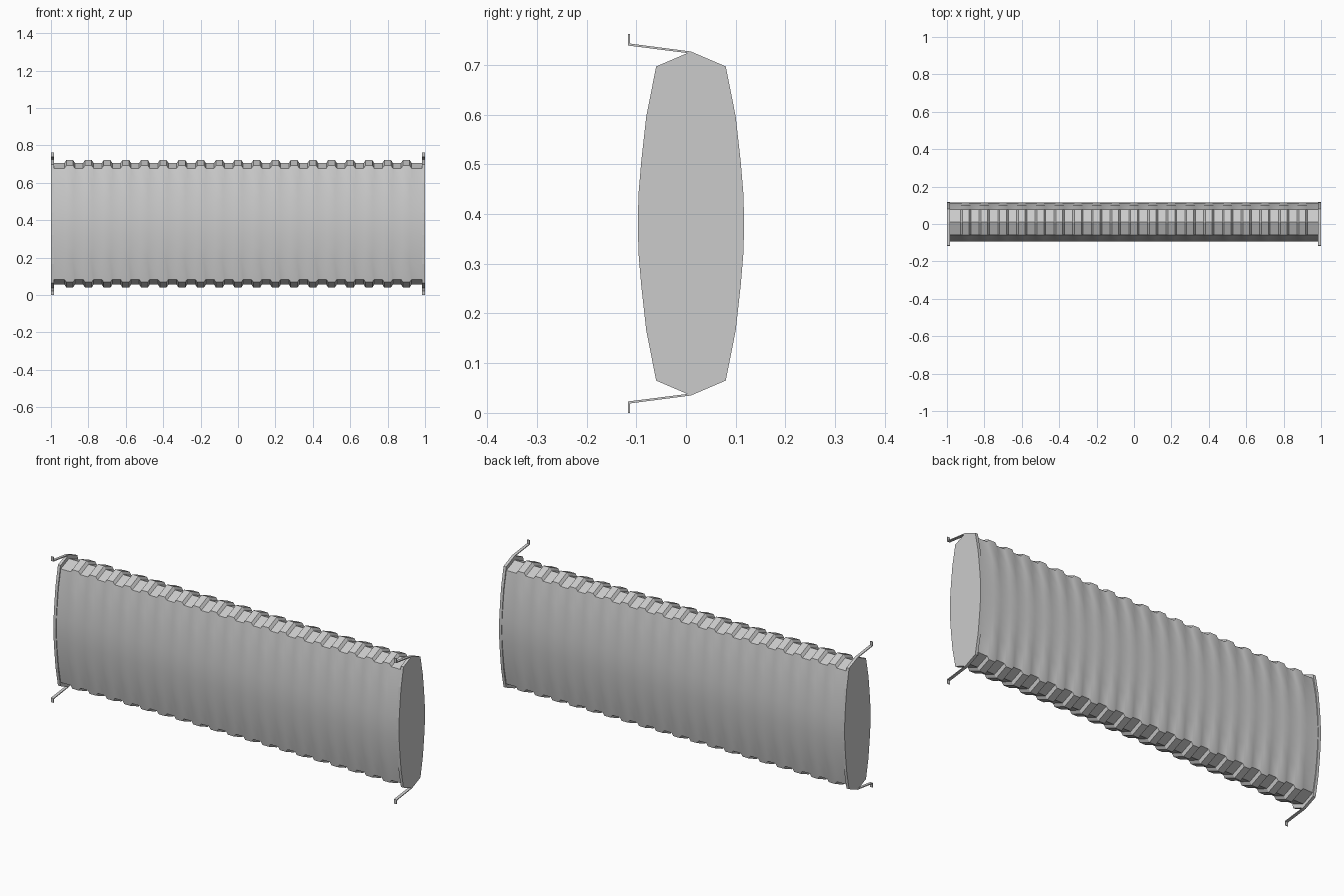
import bpy, bmesh, math

if "Cube" in bpy.data.objects:
    bpy.data.objects.remove(bpy.data.objects["Cube"])

CZ, CY = 0.381, 0.010

# Right-hand upper quarter of the cross-section (y, z offsets from the centre)
QUARTER = [(0.107, 0.0), (0.1055, 0.06), (0.100, 0.125), (0.090, 0.215), (0.070, 0.316)]
RIDGE = 0.346


def section(sy=1.0, sz=1.0):
    right = [(y, -z) for y, z in reversed(QUARTER[1:])] + QUARTER
    left = [(-y, -z) for y, z in right]
    pts = right + [(0, RIDGE)] + left + [(0, -RIDGE)]
    return [(CY + y * sy, CZ + z * sz) for y, z in pts]


def loft(name, stations):
    """Skin a list of (x, profile) stations and cap both ends."""
    bm = bmesh.new()
    rings = [[bm.verts.new((x, y, z)) for y, z in prof] for x, prof in stations]
    n = len(rings[0])
    for a, b in zip(rings, rings[1:]):
        for i in range(n):
            j = (i + 1) % n
            bm.faces.new((a[i], a[j], b[j], b[i]))
    bm.faces.new(rings[0])
    bm.faces.new(rings[-1])
    bmesh.ops.recalc_face_normals(bm, faces=bm.faces)
    me = bpy.data.meshes.new(name)
    bm.to_mesh(me)
    bm.free()
    ob = bpy.data.objects.new(name, me)
    bpy.context.collection.objects.link(ob)
    return ob


def smooth(ob, angle):
    bpy.ops.object.select_all(action='DESELECT')
    ob.select_set(True)
    bpy.context.view_layer.objects.active = ob
    bpy.ops.object.shade_smooth_by_angle(angle=math.radians(angle))


# Corrugated body: nineteen raised ribs with valleys between them
HIGH, LOW = section(0.98, 0.985), section(0.97, 0.94)
stations = [(-0.99, LOW)]
for i in range(19):
    x = -0.9 + i * 0.1
    stations += [(x - 0.028, LOW), (x - 0.018, HIGH), (x + 0.018, HIGH), (x + 0.028, LOW)]
stations.append((0.99, LOW))
smooth(loft("corrugated_body", stations), 20)

# Mirrored end plates and hook-shaped mounting arms
PLATE = section()
T = 0.004
arm = [(0.010, 0.727), (-0.113, 0.743), (-0.113, 0.762),
       (-0.117, 0.762), (-0.117, 0.743 - T), (0.010, 0.727 - T)]
for side, s in (("left", -1), ("right", 1)):
    loft(f"end_plate_{side}", [(s * 0.985, PLATE), (s * 1.0, PLATE)])
    for level, f in (("upper", 1), ("lower", -1)):
        prof = [(y, CZ + f * (z - CZ)) for y, z in arm]
        loft(f"mount_arm_{side}_{level}", [(s * 0.985, prof), (s * 1.0, prof)])
